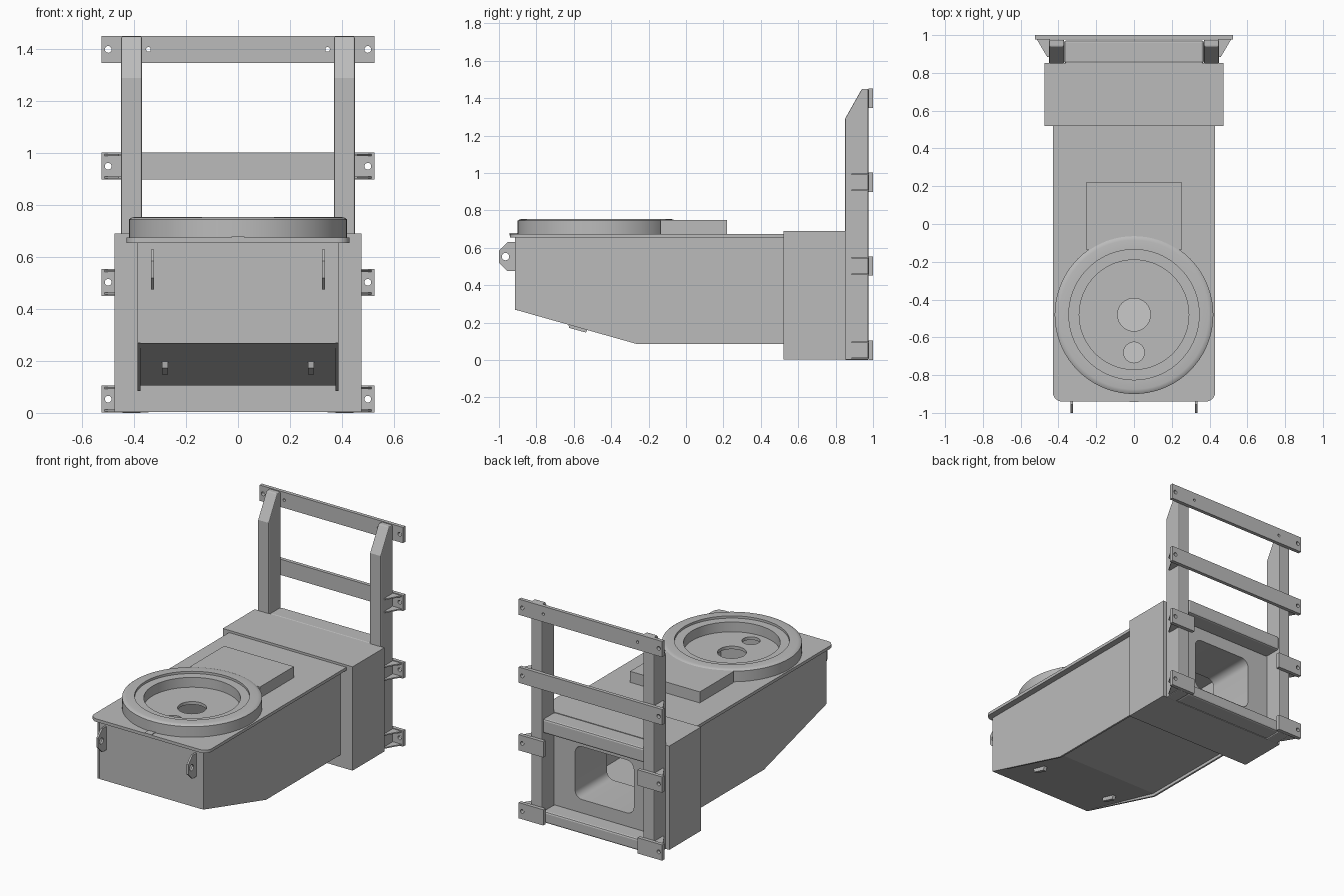
import bpy, bmesh, math
from mathutils import Vector

cube = bpy.data.objects.get("Cube")
if cube:
    bpy.data.objects.remove(cube, do_unlink=True)

grey = bpy.data.materials.new("steel_grey")
grey.use_nodes = True
grey.diffuse_color = (0.5, 0.5, 0.5, 1)
grey.node_tree.nodes["Principled BSDF"].inputs["Base Color"].default_value = (0.5, 0.5, 0.5, 1)

# Maps profile coordinates (u, v) and depth w to space for each extrusion axis
PLACE = {
    "X": lambda u, v, w: Vector((w, u, v)),
    "Y": lambda u, v, w: Vector((u, w, v)),
    "Z": lambda u, v, w: Vector((u, v, w)),
}


def finish(name, bm, smooth=False):
    bmesh.ops.recalc_face_normals(bm, faces=bm.faces)
    mesh = bpy.data.meshes.new(name)
    bm.to_mesh(mesh)
    bm.free()
    mesh.materials.append(grey)
    ob = bpy.data.objects.new(name, mesh)
    bpy.context.collection.objects.link(ob)
    if smooth:
        bpy.ops.object.select_all(action="DESELECT")
        ob.select_set(True)
        bpy.context.view_layer.objects.active = ob
        bpy.ops.object.shade_smooth_by_angle(angle=math.radians(30))
    return ob


def plate(name, axis, outline, lo, hi, holes=(), smooth=False):
    """Extrude an outline, with optional holes, from lo to hi along an axis."""
    bm = bmesh.new()
    edges = []
    for loop in (outline, *holes):
        vs = [bm.verts.new(PLACE[axis](u, v, lo)) for u, v in loop]
        edges += [bm.edges.new((vs[i - 1], vs[i])) for i in range(len(vs))]
    if holes:
        bmesh.ops.triangle_fill(bm, edges=edges, use_beauty=True)
    else:
        bm.faces.new(vs)
    ext = bmesh.ops.extrude_face_region(bm, geom=bm.faces[:], use_keep_orig=True)
    moved = [g for g in ext["geom"] if isinstance(g, bmesh.types.BMVert)]
    bmesh.ops.translate(bm, verts=moved, vec=PLACE[axis](0, 0, hi - lo))
    return finish(name, bm, smooth or bool(holes))


def rect(u0, u1, v0, v1):
    return [(u0, v0), (u1, v0), (u1, v1), (u0, v1)]


def circle(u, v, r, n=32):
    return [(u + r * math.cos(i * math.tau / n), v + r * math.sin(i * math.tau / n))
            for i in range(n)]


def round_rect(u0, u1, v0, v1, r, n=6):
    pts = []
    centres = [(u1 - r, v1 - r), (u0 + r, v1 - r), (u0 + r, v0 + r), (u1 - r, v0 + r)]
    for k, (cu, cv) in enumerate(centres):
        for i in range(n + 1):
            a = (k + i / n) * math.pi / 2
            pts.append((cu + r * math.cos(a), cv + r * math.sin(a)))
    return pts


def box(name, x0, x1, y0, y1, z0, z1, bevel=0):
    ob = plate(name, "Z", rect(x0, x1, y0, y1), z0, z1)
    if bevel:
        mod = ob.modifiers.new("rounded_edges", "BEVEL")
        mod.width, mod.segments = bevel, 2
    return ob


# Hollow body: two side plates, front plate, sloped and level floor
SIDE = [(-0.915, 0.27), (-0.26, 0.085), (0.52, 0.085), (0.52, 0.655), (-0.915, 0.655)]
FLOOR = [(-0.91, 0.268), (-0.26, 0.105), (0.52, 0.105),
         (0.52, 0.117), (-0.26, 0.117), (-0.91, 0.28)]
for s, tag in ((1, "left"), (-1, "right")):
    plate("body_side_" + tag, "X", SIDE, s * 0.376, s * 0.388)
plate("body_floor", "X", FLOOR, -0.376, 0.376)
box("body_front", -0.376, 0.376, -0.913, -0.901, 0.268, 0.655)

# Top deck with rounded front corners and two through holes
R = 0.05
deck = [(0.43, 0.52), (-0.43, 0.52)] + round_rect(-0.43, 0.43, -0.94, 0.52, R)[14:]
plate("top_deck", "Z", deck, 0.655, 0.675,
      holes=[circle(0, -0.48, 0.087), circle(0, -0.68, 0.055, 24)])
box("drain_lip", -0.025, 0.025, -0.943, -0.9, 0.667, 0.679)

# Stepped round rim, turned from a profile
PROFILE = [(0.29, 0.67), (0.42, 0.67), (0.42, 0.745), (0.41, 0.752), (0.395, 0.755),
           (0.345, 0.755), (0.345, 0.74), (0.29, 0.74)]
bm = bmesh.new()
N = 72
rings = []
for i in range(N):
    a = i * math.tau / N
    rings.append([bm.verts.new((r * math.cos(a), r * math.sin(a) - 0.48, z)) for r, z in PROFILE])
for i in range(N):
    for j in range(len(PROFILE)):
        bm.faces.new((rings[i - 1][j - 1], rings[i - 1][j], rings[i][j], rings[i][j - 1]))
finish("round_rim", bm, smooth=True)
box("rear_riser", -0.255, 0.255, -0.135, 0.22, 0.67, 0.748)

# Rear collar with a rounded tunnel into the body
plate("rear_collar", "Y", rect(-0.475, 0.475, 0.003, 0.69), 0.52, 0.853,
      holes=[round_rect(-0.215, 0.215, 0.165, 0.515, 0.05)])

# Back frame: posts, cross beams and rails
POST = [(0.85, 0), (0.975, 0), (0.975, 1.45), (0.94, 1.45), (0.85, 1.29)]
for s, tag in ((1, "left"), (-1, "right")):
    ob = plate("post_" + tag, "X", POST, s * 0.37, s * 0.45)
    mod = ob.modifiers.new("rounded_edges", "BEVEL")
    mod.width, mod.segments = 0.006, 2
box("lower_beam", -0.37, 0.37, 0.85, 0.972, 0.003, 0.08, 0.012)
box("upper_beam", -0.37, 0.37, 0.85, 0.972, 0.595, 0.69, 0.012)

LEVELS = (0.053, 0.503, 0.95, 1.4)
for name, z, extra in (("middle_rail", LEVELS[2], False), ("top_rail", LEVELS[3], True)):
    holes = [circle(s * 0.5, z, 0.013, 16) for s in (1, -1)]
    if extra:
        holes += [circle(s * 0.345, z, 0.009, 16) for s in (1, -1)]
    plate(name, "Y", rect(-0.525, 0.525, z - 0.052, z + 0.052), 0.976, 1.0, holes)

# Mounting tabs, gussets, lifting lugs and underside hooks on both sides
LUG = [(-0.91, 0.63), (-0.955, 0.63), (-1.0, 0.585), (-1.0, 0.52), (-0.955, 0.475), (-0.91, 0.475)]
HOOK = [(-0.63, 0.2), (-0.625, 0.172), (-0.535, 0.147), (-0.52, 0.18)]
for s, tag in ((1, "left"), (-1, "right")):
    for z in LEVELS[:2]:
        plate("mounting_tab_" + tag, "Y",
              rect(s * 0.345, s * 0.525, z - 0.052, z + 0.052), 0.976, 1.0,
              [circle(s * 0.5, z, 0.013, 16)])
    for z in LEVELS[:3]:
        for dz in (-0.043, 0.043):
            plate("gusset_" + tag, "Z",
                  [(s * 0.445, 0.885), (s * 0.46, 0.885), (s * 0.515, 0.978), (s * 0.445, 0.978)],
                  z + dz - 0.004, z + dz + 0.004)
    plate("lifting_lug_" + tag, "X", LUG, s * 0.324, s * 0.336, [circle(-0.965, 0.553, 0.02, 16)])
    plate("underside_hook_" + tag, "X", HOOK, s * 0.27, s * 0.292)
